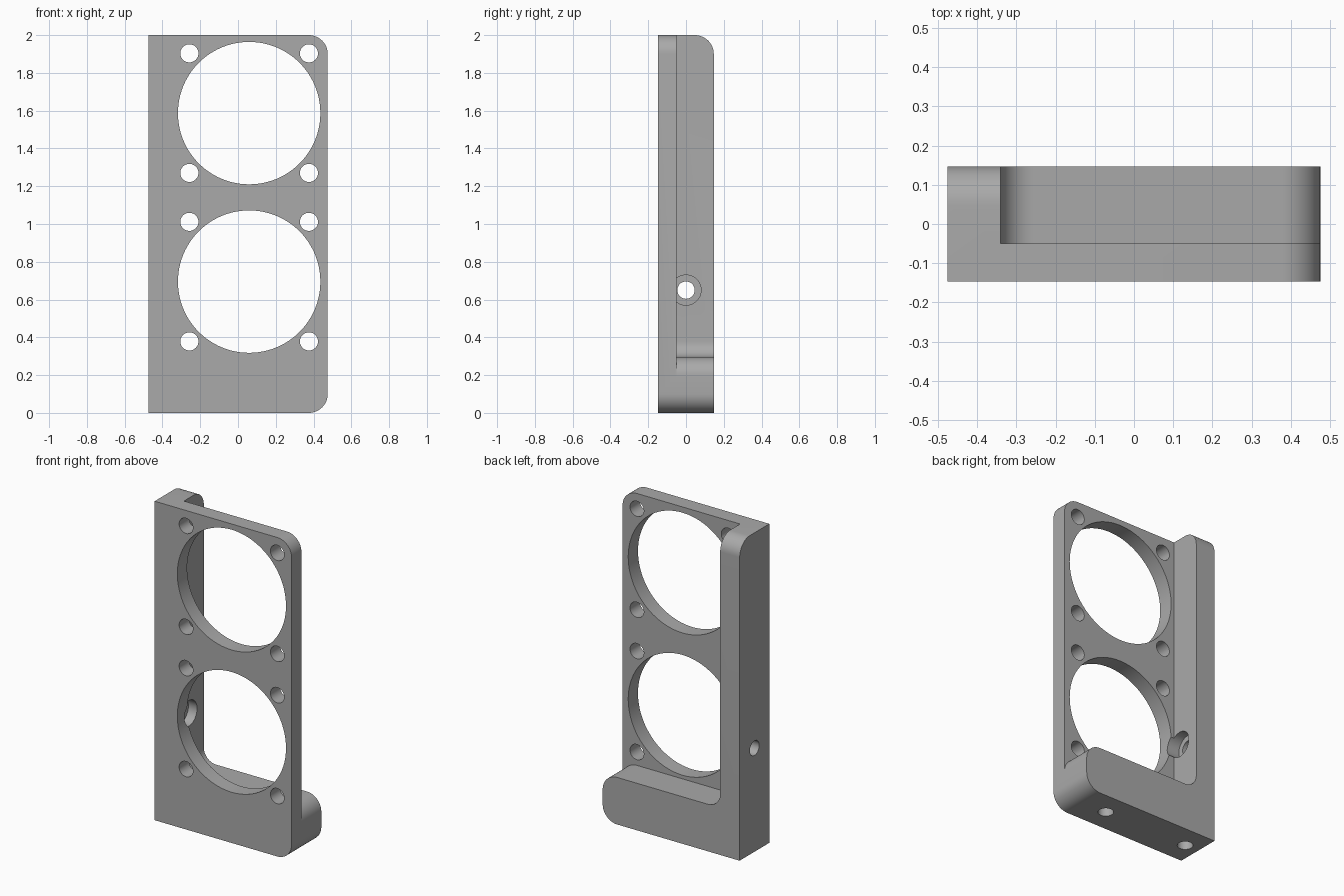
import bpy, bmesh, math
from mathutils import Vector

cube = bpy.data.objects.get("Cube")
if cube:
    bpy.data.objects.remove(cube, do_unlink=True)

W, D, H = 0.475, 0.147, 2.0    # half width, half depth, height
PLATE_BACK = -0.05             # rear surface of the thin plate
WALL, SHELF = -0.34, 0.295     # inner wall face and shelf top
R, FILLET = 0.1, 0.085
OUT = 0.3                      # overshoot of the cutters

grey = bpy.data.materials.new("satin_grey")
grey.use_nodes = True
colour = (0.4, 0.4, 0.4, 1)
grey.diffuse_color = colour
grey.node_tree.nodes["Principled BSDF"].inputs["Base Color"].default_value = colour


def arc(cx, cy, r, start, end, steps=12):
    angles = [math.radians(start + (end - start) * i / steps) for i in range(steps + 1)]
    return [(cx + r * math.cos(a), cy + r * math.sin(a)) for a in angles]


def circle(cx, cy, r, steps=48):
    return arc(cx, cy, r, 0, 360, steps)[:-1]


def prism(name, outline, axis, low, high):
    """Extrude a 2D outline along the named axis."""
    place = {"x": lambda a, b, t: (t, a, b),
             "y": lambda a, b, t: (a, t, b),
             "z": lambda a, b, t: (a, b, t)}[axis]
    bm = bmesh.new()
    face = bm.faces.new([bm.verts.new(place(a, b, low)) for a, b in outline])
    grown = bmesh.ops.extrude_face_region(bm, geom=[face])["geom"]
    shift = Vector(place(0, 0, high - low))
    bmesh.ops.translate(bm, vec=shift, verts=[v for v in grown if isinstance(v, bmesh.types.BMVert)])
    bmesh.ops.recalc_face_normals(bm, faces=bm.faces)
    mesh = bpy.data.meshes.new(name)
    bm.to_mesh(mesh)
    bm.free()
    mesh.materials.append(grey)
    obj = bpy.data.objects.new(name, mesh)
    bpy.context.collection.objects.link(obj)
    return obj


def cut(body, name, outline, axis, low, high):
    cutter = prism(name, outline, axis, low, high)
    cutter.hide_render = True
    mod = body.modifiers.new(name, "BOOLEAN")
    mod.operation, mod.solver, mod.object = "DIFFERENCE", "EXACT", cutter
    bpy.context.view_layer.objects.active = body
    bpy.ops.object.modifier_apply(modifier=mod.name)
    bpy.data.objects.remove(cutter, do_unlink=True)


# Solid body, rounded on one side
body = prism("mounting_bracket",
             [(-W, H), (-W, 0)] + arc(W - R, R, R, -90, 0) + arc(W - R, H - R, R, 0, 90),
             "y", -D, D)

# Rear pocket, leaving the plate, side wall and shelf
cut(body, "rear_pocket",
    [(WALL, H + OUT)]
    + arc(WALL + FILLET, SHELF + FILLET, FILLET, 180, 270)
    + arc(W - R, SHELF - R, R, 90, 0)
    + [(W + OUT, SHELF - R), (W + OUT, H + OUT)],
    "y", PLATE_BACK, D + OUT)

# Rounded top rear corner of the side wall
cut(body, "wall_corner",
    arc(D - R, H - R, R, 0, 90) + [(D - R, H + OUT), (D + OUT, H + OUT), (D + OUT, H - R)],
    "x", -W - OUT, WALL + 0.05)

# Large openings, each with four screw holes
CX, BIG, PITCH, SCREW = 0.059, 0.377, 0.3165, 0.048
for cz in (0.695, 1.587):
    cut(body, "large_opening", circle(CX, cz, BIG, 96), "y", -D - OUT, D + OUT)
    for sx in (-1, 1):
        for sz in (-1, 1):
            cut(body, "screw_hole", circle(CX + sx * PITCH, cz + sz * PITCH, SCREW, 32),
                "y", -D - OUT, PLATE_BACK + 0.08)

# Side hole with a counterbore on the inner face
cut(body, "side_hole", circle(0, 0.65, 0.046, 32), "x", -W - OUT, WALL + 0.04)
cut(body, "side_counterbore", circle(0, 0.65, 0.08), "x", -0.4, WALL + 0.06)

# Blind holes in the underside
for x in (-0.38, 0.21):
    cut(body, "base_hole", circle(x, 0, 0.045, 32), "z", -OUT, 0.2)

# Smooth curved walls, crisp edges
bpy.ops.object.select_all(action="DESELECT")
body.select_set(True)
bpy.context.view_layer.objects.active = body
bpy.ops.object.shade_smooth_by_angle(angle=math.radians(25))
